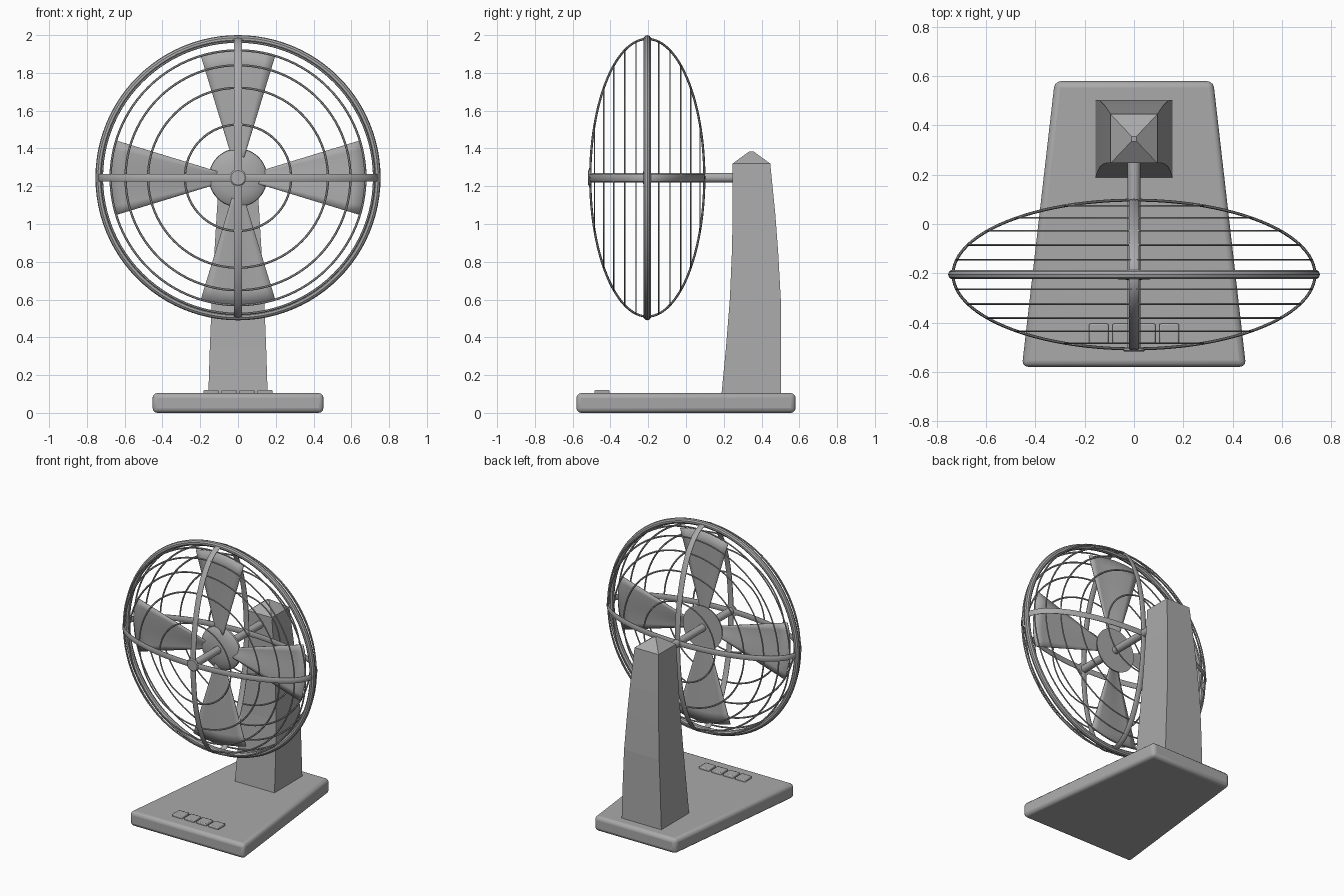
import bpy, bmesh, math
from mathutils import Matrix, Vector

cube = bpy.data.objects.get("Cube")
if cube:
    bpy.data.objects.remove(cube, do_unlink=True)

grey = bpy.data.materials.new("mid_grey")
grey.use_nodes = True
COLOUR = (0.4, 0.4, 0.4, 1)
grey.diffuse_color = COLOUR
grey.node_tree.nodes["Principled BSDF"].inputs["Base Color"].default_value = COLOUR

CY, CZ = -0.205, 1.245       # cage centre
R, DEPTH = 0.735, 0.302      # cage radius and half depth


def finish(name, bm, smooth=True, bevel=0, segments=3):
    bmesh.ops.recalc_face_normals(bm, faces=bm.faces)
    mesh = bpy.data.meshes.new(name)
    bm.to_mesh(mesh)
    bm.free()
    mesh.materials.append(grey)
    ob = bpy.data.objects.new(name, mesh)
    bpy.context.collection.objects.link(ob)
    if bevel:
        mod = ob.modifiers.new("bevel", 'BEVEL')
        mod.width, mod.segments = bevel, segments
    if smooth:
        bpy.ops.object.select_all(action='DESELECT')
        ob.select_set(True)
        bpy.context.view_layer.objects.active = ob
        bpy.ops.object.shade_smooth_by_angle(angle=math.radians(35))
    return ob


def loft(sections, cap=True):
    """Join matching closed outlines with quads."""
    bm = bmesh.new()
    loops = [[bm.verts.new(p) for p in s] for s in sections]
    n = len(loops[0])
    for a, b in zip(loops, loops[1:]):
        for i in range(n):
            j = (i + 1) % n
            bm.faces.new((a[i], a[j], b[j], b[i]))
    if cap:
        bm.faces.new(loops[0])
        bm.faces.new(loops[-1])
    return bm


def hoop(name, radius_a, radius_b, thick, wide, to_world, steps=96, sides=10):
    """Elliptical hoop; thick is in its plane, wide is across it."""
    sections = []
    for i in range(steps + 1):
        t = math.tau * i / steps
        c, s = math.cos(t), math.sin(t)
        normal = Vector((c / radius_a, s / radius_b)).normalized()
        ring = []
        for k in range(sides):
            u = math.tau * k / sides
            p = Vector((radius_a * c, radius_b * s)) + normal * thick * math.cos(u)
            ring.append(to_world(p.x, p.y, wide * math.sin(u)))
        sections.append(ring)
    bm = loft(sections, cap=False)
    bmesh.ops.remove_doubles(bm, verts=bm.verts, dist=0.0001)
    return finish(name, bm)


def turned(name, profile, steps=48):
    """Turn (radius, y) points about the fan axis."""
    return finish(name, loft([
        [(r * math.cos(math.tau * i / steps), y, CZ + r * math.sin(math.tau * i / steps))
         for i in range(steps)] for r, y in profile]))


# Tapered base slab
finish("base", loft([[(-0.455, -0.58, z), (0.455, -0.58, z), (0.322, 0.58, z), (-0.322, 0.58, z)]
                     for z in (0, 0.105)]), bevel=0.025)

# Push buttons
for i in range(4):
    bm = bmesh.new()
    bmesh.ops.create_cube(bm, size=1, matrix=Matrix.Translation((-0.143 + i * 0.0953, -0.445, 0.108))
                          @ Matrix.Diagonal((0.08, 0.08, 0.026, 1)))
    finish("button_%d" % (i + 1), bm, bevel=0.006, segments=2)

# Column: height, front, back, half width; ends in a pyramid cap
column = [(0.1, 0.188, 0.503, 0.157), (0.35, 0.212, 0.503, 0.149), (0.6, 0.232, 0.502, 0.139),
          (0.85, 0.243, 0.488, 0.125), (1.05, 0.247, 0.473, 0.113), (1.32, 0.247, 0.446, 0.095),
          (1.385, 0.336, 0.356, 0.01)]
finish("column", loft([[(-w, f, z), (w, f, z), (w, b, z), (-w, b, z)] for z, f, b, w in column]),
       smooth=False)

# Shaft, hub and front cap
turned("shaft", [(0.026, -0.505), (0.026, 0.27)], steps=24)
turned("hub", [(0.02, CY - 0.022), (0.06, CY - 0.02), (0.1, CY - 0.014), (0.135, CY - 0.004),
               (0.152, CY + 0.008), (0.155, CY + 0.018)])
turned("front_cap", [(0.038, -0.518), (0.045, -0.513), (0.045, -0.503)], steps=32)

# Four blades: gently twisted sectors
ROWS, COLS, HALF = 8, 8, math.radians(17)
for n in range(4):
    bm = bmesh.new()
    grid = []
    for i in range(ROWS + 1):
        r = 0.08 + 0.6 * i / ROWS
        row = []
        for j in range(COLS + 1):
            s = 2 * j / COLS - 1
            a = s * HALF + n * math.pi / 2
            y = CY + 0.014 * math.sin(s * math.pi / 2) * (0.5 + 0.5 * r / R)
            row.append(bm.verts.new((r * math.cos(a), y, CZ + r * math.sin(a))))
        grid.append(row)
    for a, b in zip(grid, grid[1:]):
        for j in range(COLS):
            bm.faces.new((a[j], a[j + 1], b[j + 1], b[j]))
    blade = finish("blade_%d" % (n + 1), bm)
    solid = blade.modifiers.new("thickness", 'SOLIDIFY')
    solid.thickness, solid.offset = 0.005, 0

# Cage: outer hoop, two crossing ribs and thin guard wires
hoop("outer_hoop", R, R, 0.02, 0.02, lambda a, b, c: (a, CY + c, CZ + b))
hoop("vertical_rib", DEPTH, R, 0.006, 0.021, lambda a, b, c: (c, CY + a, CZ + b))
hoop("horizontal_rib", R, DEPTH, 0.006, 0.021, lambda a, b, c: (a, CY + b, CZ + c))
for i, d in enumerate((0.06, 0.12, 0.177, 0.23, 0.279)):
    r = R * math.sqrt(1 - (d / DEPTH) ** 2)
    for side, label in ((-1, "front"), (1, "back")):
        y = CY + side * d
        hoop("%s_wire_%d" % (label, i + 1), r, r, 0.006, 0.004,
             lambda a, b, c: (a, y + c, CZ + b), sides=6)
